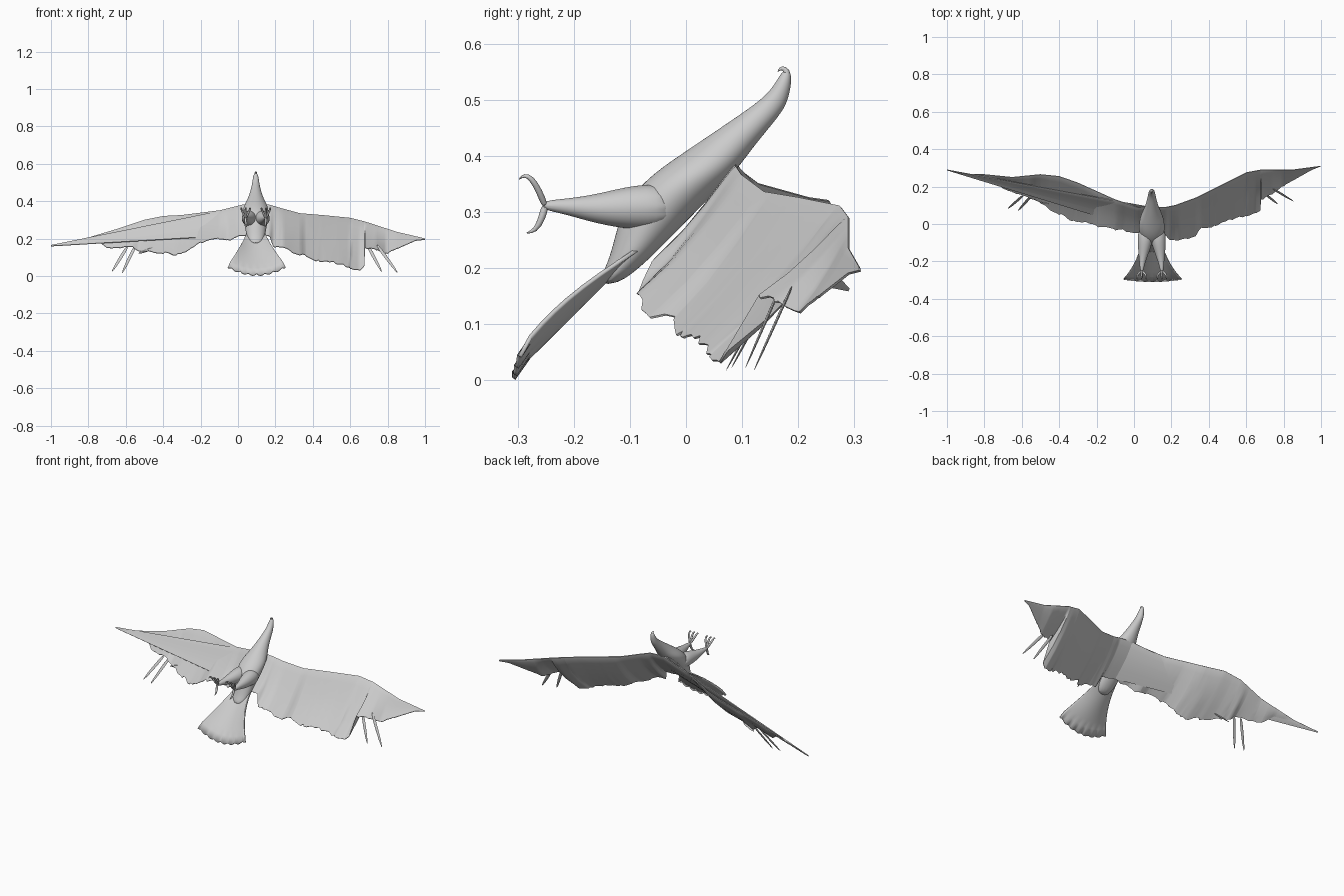
import bpy, bmesh, math, random
from mathutils import Vector

random.seed(4)
if "Cube" in bpy.data.objects:
    bpy.data.objects.remove(bpy.data.objects["Cube"])

CENTRE = 0.095

# One plain grey for the whole bird
grey = bpy.data.materials.new("light_grey")
grey.use_nodes = True
colour = (0.6, 0.6, 0.6, 1)
grey.diffuse_color = colour
grey.node_tree.nodes["Principled BSDF"].inputs["Base Color"].default_value = colour


def loft(name, rings, closed=True, subdivide=0):
    """Skin a list of equal-length point rings and cap the ends."""
    bm = bmesh.new()
    rows = [[bm.verts.new(p) for p in ring] for ring in rings]
    n = len(rows[0])
    for a, b in zip(rows, rows[1:]):
        for i in range(n if closed else n - 1):
            j = (i + 1) % n
            bm.faces.new((a[i], a[j], b[j], b[i]))
    if closed:
        bm.faces.new(rows[0][::-1])
        bm.faces.new(rows[-1])
    bmesh.ops.recalc_face_normals(bm, faces=bm.faces)
    mesh = bpy.data.meshes.new(name)
    bm.to_mesh(mesh)
    bm.free()
    obj = bpy.data.objects.new(name, mesh)
    bpy.context.collection.objects.link(obj)
    mesh.materials.append(grey)
    bpy.ops.object.select_all(action='DESELECT')
    obj.select_set(True)
    bpy.context.view_layer.objects.active = obj
    bpy.ops.object.shade_smooth_by_angle(angle=math.radians(50))
    if subdivide:
        obj.modifiers.new("smooth", 'SUBSURF').levels = subdivide
        obj.modifiers["smooth"].render_levels = subdivide
    return obj


def ellipse(centre, side, other, n=12):
    steps = [math.tau * i / n for i in range(n)]
    return [centre + side * math.cos(t) + other * math.sin(t) for t in steps]


def tube(name, points, radii, flat=1.0, n=8, subdivide=1):
    """Tapered tube along a path; flat squashes it across the width."""
    pts = [Vector(p) for p in points]
    rings = []
    for i, p in enumerate(pts):
        tangent = (pts[min(i + 1, len(pts) - 1)] - pts[max(i - 1, 0)]).normalized()
        side = (Vector((1, 0, 0)) - tangent * tangent.x).normalized()
        other = tangent.cross(side)
        rings.append(ellipse(p, side * radii[i], other * radii[i] * flat, n))
    return loft(name, rings, subdivide=subdivide)


def sample(points, x):
    """Point on a path at a given x."""
    for a, b in zip(points, points[1:]):
        if min(a[0], b[0]) <= x <= max(a[0], b[0]):
            return Vector(a).lerp(Vector(b), (x - a[0]) / (b[0] - a[0]))
    return Vector(points[-1])


def wing(name, leading, trailing):
    """Thin cambered ribs between a leading and a ragged trailing edge."""
    ends = sorted((leading[0][0], leading[-1][0]))
    xs = {p[0] for p in leading + trailing}
    xs |= {ends[0] + (ends[1] - ends[0]) * i / 50 for i in range(51)}
    dorsal = Vector((0, 0.7, -0.7))
    rings = []
    for x in sorted(xs):
        front, back = sample(leading, x), sample(trailing, x)
        chord = (back - front).length
        if chord > 0.1:
            back += (back - front) * random.uniform(-0.03, 0.03)
        upper, lower = [], []
        for f in (0, 0.04, 0.15, 0.4, 0.7, 1):
            mid = front.lerp(back, f) + dorsal * chord * 0.16 * f * (1 - f)
            thick = 0.002 + 0.07 * chord * math.sqrt(f) * (1 - f) ** 1.5
            upper.append(mid + dorsal * thick)
            lower.append(mid - dorsal * thick)
        rings.append(upper + lower[::-1])
    loft(name, rings)


# Body, neck and head: height, front y, back y, half width
body_rows = [
    (0.552, 0.172, 0.186, 0.007), (0.535, 0.162, 0.189, 0.014),
    (0.51, 0.145, 0.185, 0.018), (0.485, 0.112, 0.178, 0.022),
    (0.45, 0.06, 0.15, 0.031), (0.41, 0, 0.118, 0.046),
    (0.37, -0.06, 0.09, 0.07), (0.33, -0.1, 0.05, 0.072),
    (0.29, -0.12, 0.01, 0.066), (0.25, -0.13, -0.03, 0.058),
    (0.21, -0.14, -0.07, 0.05), (0.17, -0.16, -0.12, 0.03),
]
loft("body", [ellipse(Vector((CENTRE, (f + b) / 2, z)), Vector((w, 0, 0)),
                      Vector((0, (b - f) / 2, 0))) for z, f, b, w in body_rows],
     subdivide=2)

# Hooked beak
tube("beak", [(CENTRE, y, z) for y, z in
              ((0.18, 0.535), (0.18, 0.553), (0.17, 0.558), (0.163, 0.55))],
     (0.009, 0.007, 0.005, 0.001))

# Wings, each with its own pose
wing("left_wing",
     [(0.09, 0.09, 0.385), (0.17, 0.09, 0.38), (0.22, 0.1, 0.365),
      (0.33, 0.14, 0.335), (0.45, 0.2, 0.325), (0.6, 0.275, 0.31),
      (0.68, 0.29, 0.29), (0.85, 0.29, 0.235), (1, 0.31, 0.2)],
     [(0.09, -0.05, 0.22), (0.17, -0.06, 0.21), (0.19, -0.08, 0.16),
      (0.24, -0.09, 0.15), (0.33, -0.06, 0.115), (0.36, -0.02, 0.11),
      (0.43, -0.01, 0.08), (0.53, 0.03, 0.07), (0.65, 0.06, 0.03),
      (0.675, 0.07, 0.05), (0.68, 0.13, 0.15), (0.74, 0.16, 0.14),
      (0.79, 0.2, 0.12), (0.95, 0.29, 0.19), (1, 0.31, 0.195)])
wing("right_wing",
     [(0.09, 0.09, 0.385), (0.02, 0.09, 0.38), (-0.1, 0.13, 0.35),
      (-0.3, 0.22, 0.325), (-0.4, 0.255, 0.32), (-0.5, 0.265, 0.3),
      (-0.65, 0.25, 0.25), (-0.8, 0.265, 0.205), (-0.85, 0.265, 0.195),
      (-0.92, 0.27, 0.175), (-1, 0.29, 0.165)],
     [(0.09, -0.05, 0.22), (0, -0.05, 0.21), (-0.06, -0.03, 0.19),
      (-0.1, -0.03, 0.2), (-0.2, -0.01, 0.18), (-0.26, 0.01, 0.14),
      (-0.33, 0.02, 0.115), (-0.45, 0.08, 0.13), (-0.53, 0.13, 0.13),
      (-0.56, 0.14, 0.155), (-0.7, 0.19, 0.15), (-0.75, 0.23, 0.19),
      (-0.84, 0.26, 0.185), (-0.92, 0.268, 0.17), (-1, 0.288, 0.16)])

# Loose flight feathers hanging off the trailing edges
feathers = {
    "left_inner": ((0.69, 0.17, 0.17), (0.77, 0.105, 0.02)),
    "left_outer": ((0.74, 0.19, 0.17), (0.855, 0.12, 0.015)),
    "right_outer": ((-0.59, 0.155, 0.16), (-0.676, 0.08, 0.02)),
    "right_inner": ((-0.55, 0.15, 0.16), (-0.62, 0.07, 0.015)),
    "right_short": ((-0.45, 0.11, 0.15), (-0.535, 0.13, 0.12)),
}
for name, (base, tip) in feathers.items():
    base, tip = Vector(base), Vector(tip)
    tube(name + "_feather", [base.lerp(tip, t) for t in (0, 0.3, 0.8, 1)],
         (0.008, 0.01, 0.008, 0.001), flat=0.3)

# Fanned tail with a scalloped end
tail_rows = []
for r in range(9):
    v = r / 8
    row = []
    for c in range(33):
        u = c / 16 - 1
        scallop = 0.012 * abs(math.sin(u * math.pi * 3.5)) * (v == 1)
        end = Vector((CENTRE + 0.005 + 0.155 * u, -0.31 + 0.012 * u * u,
                      0.016 + 0.042 * u * u - scallop))
        root = Vector((CENTRE + 0.05 * u, -0.09, 0.235))
        p = root.lerp(end, v)
        p.x = root.x + (end.x - root.x) * v ** 1.3
        p.y -= 0.02 * math.sin(v * math.pi) * u * u
        row.append(p)
    tail_rows.append(row)
tail = loft("tail", tail_rows, closed=False)
tail.modifiers.new("thickness", 'SOLIDIFY').thickness = 0.007

# Legs thrust forward, each ending in four curved talons
for side, s in (("left", 1), ("right", -1)):
    def at(out, y, z):
        return (CENTRE + s * out, y, z)
    tube(side + "_leg",
         [at(0.03, -0.02, 0.31), at(0.036, -0.09, 0.308), at(0.045, -0.16, 0.305),
          at(0.052, -0.215, 0.31), at(0.054, -0.258, 0.312)],
         (0.042, 0.043, 0.027, 0.014, 0.008), n=12, subdivide=2)
    for i, spread in enumerate((-0.024, 0, 0.024)):
        tube(f"{side}_front_toe_{i + 1}",
             [at(0.054, -0.25, 0.308), at(0.054 + spread * 0.6, -0.262, 0.338),
              at(0.054 + spread, -0.275, 0.36), at(0.054 + spread, -0.288, 0.367),
              at(0.054 + spread, -0.299, 0.357)],
             (0.007, 0.006, 0.006, 0.004, 0.001))
    tube(side + "_hind_toe",
         [at(0.054, -0.25, 0.314), at(0.054, -0.257, 0.288), at(0.05, -0.268, 0.266),
          at(0.048, -0.286, 0.262)],
         (0.008, 0.007, 0.005, 0.001))
